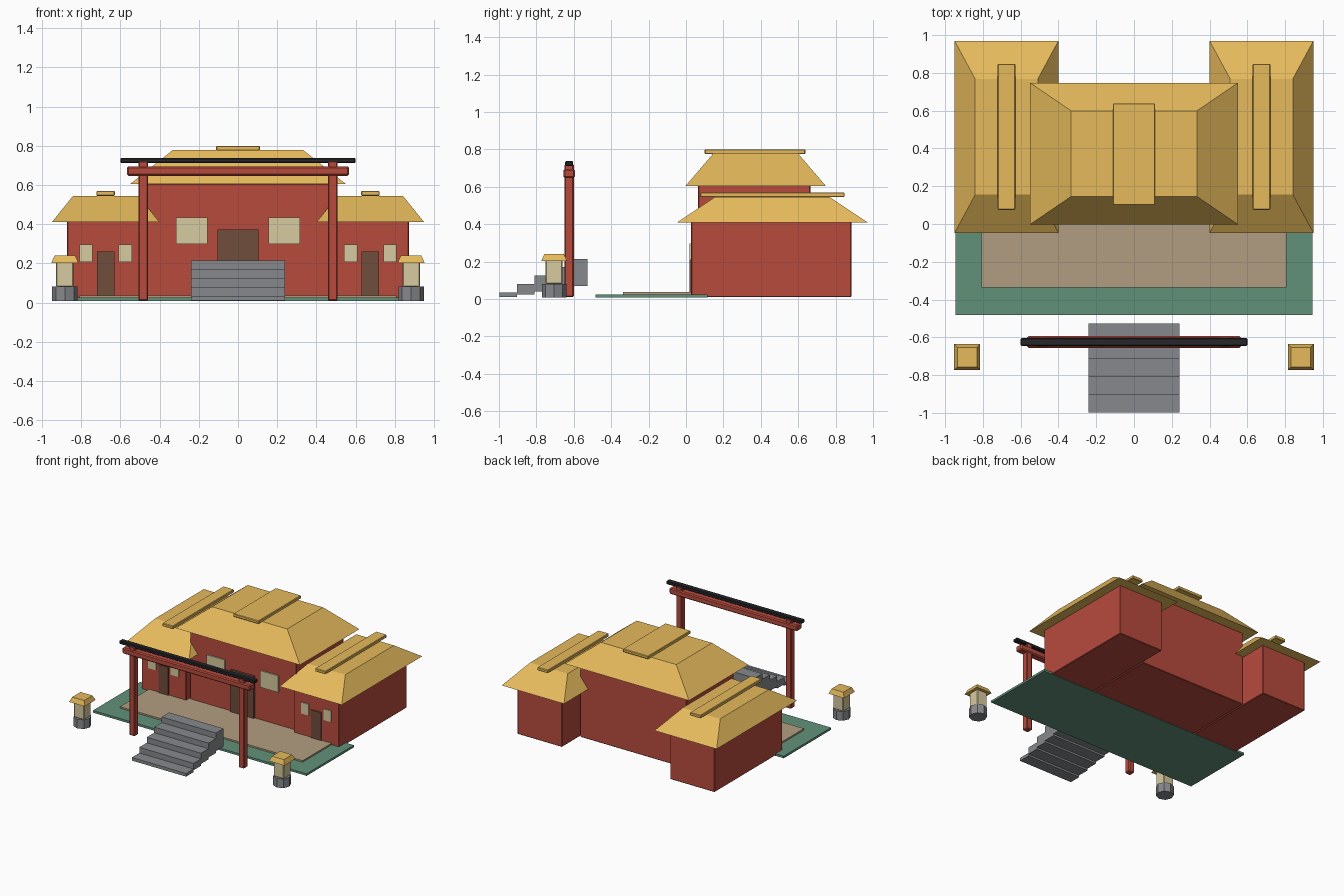
import bpy
import bmesh

if "Cube" in bpy.data.objects:
    bpy.data.objects.remove(bpy.data.objects["Cube"])


def material(name, r, g, b):
    m = bpy.data.materials.new(name)
    m.diffuse_color = (r, g, b, 1)
    m.use_nodes = True
    m.node_tree.nodes["Principled BSDF"].inputs["Base Color"].default_value = m.diffuse_color
    return m


RED = material("red_wall", 0.48, 0.07, 0.047)
GOLD = material("gold_roof", 0.79, 0.49, 0.107)
GREEN = material("grass", 0.12, 0.285, 0.195)
SAND = material("sand", 0.45, 0.34, 0.22)
DARK = material("dark_beam", 0.02, 0.02, 0.024)
CREAM = material("cream", 0.69, 0.60, 0.35)
WOOD = material("door_wood", 0.16, 0.075, 0.045)
STONE = material("stone", 0.24, 0.25, 0.265)


def finish(name, bm, mat, bevel=0):
    bmesh.ops.recalc_face_normals(bm, faces=bm.faces[:])
    mesh = bpy.data.meshes.new(name)
    bm.to_mesh(mesh)
    bm.free()
    mesh.materials.append(mat)
    ob = bpy.data.objects.new(name, mesh)
    bpy.context.collection.objects.link(ob)
    if bevel:
        mod = ob.modifiers.new("edge_bevel", "BEVEL")
        mod.width = bevel
        mod.segments = 1
    return ob


def box(name, x, y, z, mat, bevel=0, taper=1):
    """Box between (min, max) pairs; taper shrinks the top about its centre."""
    bm = bmesh.new()
    bmesh.ops.create_cube(bm, size=1)
    for v in bm.verts:
        s = taper if v.co.z > 0 else 1
        v.co.x = (x[0] + x[1]) / 2 + v.co.x * s * (x[1] - x[0])
        v.co.y = (y[0] + y[1]) / 2 + v.co.y * s * (y[1] - y[0])
        v.co.z = (z[0] + z[1]) / 2 + v.co.z * (z[1] - z[0])
    return finish(name, bm, mat, bevel)


def around(c, half):
    return (c - half, c + half)


# Courtyard
box("grass_base", (-0.945, 0.945), (-0.483, 0.115), (0.008, 0.025), GREEN)
box("courtyard_floor", (-0.808, 0.808), (-0.337, 0.10), (0.024, 0.037), SAND)

# Main hall
box("main_hall_wall", (-0.47, 0.47), (0.065, 0.665), (0.01, 0.607), RED, 0.004)
box("main_hall_roof", (-0.55, 0.55), (-0.002, 0.747), (0.605, 0.778), GOLD, taper=0.605)
box("main_hall_ridge", around(0, 0.112), (0.10, 0.638), (0.775, 0.80), GOLD, 0.004)
box("main_door", around(0, 0.104), (0.05, 0.075), (0.03, 0.372), WOOD)

for side, label in ((-1, "left"), (1, "right")):
    # Main hall windows
    box(f"main_window_{label}", around(side * 0.236, 0.08), (0.055, 0.075), (0.30, 0.433), CREAM)

    # Side wing
    c = side * 0.675
    box(f"wing_wall_{label}", around(c, 0.197), (0.028, 0.884), (0.01, 0.415), RED, 0.004)
    box(f"wing_roof_{label}", around(c, 0.275), (-0.047, 0.97), (0.41, 0.545), GOLD, taper=0.603)
    box(f"wing_ridge_{label}", around(c, 0.047), (0.075, 0.848), (0.545, 0.57), GOLD, 0.004)
    box(f"wing_door_{label}", around(c, 0.044), (0.020, 0.035), (0.03, 0.26), WOOD)
    for dx, place in ((-0.1, "a"), (0.1, "b")):
        box(f"wing_window_{label}_{place}", around(c + dx, 0.034), (0.020, 0.035), (0.208, 0.297), CREAM)

    # Gate post
    box(f"gate_post_{label}", around(side * 0.483, 0.025), around(-0.625, 0.025), (0.01, 0.722), RED, 0.006)

    # Stone lantern
    lx, ly = side * 0.883, -0.705
    bm = bmesh.new()
    bmesh.ops.create_cone(bm, cap_ends=True, segments=8, radius1=0.065, radius2=0.065, depth=0.073)
    bmesh.ops.translate(bm, verts=bm.verts[:], vec=(lx, ly, 0.0445))
    finish(f"lantern_base_{label}", bm, STONE)
    box(f"lantern_body_{label}", around(lx, 0.045), around(ly, 0.045), (0.08, 0.207), CREAM, 0.005)
    box(f"lantern_roof_{label}", around(lx, 0.069), around(ly, 0.069), (0.203, 0.24), GOLD, taper=0.76)

# Gate beams
box("gate_crossbeam", (-0.566, 0.566), around(-0.625, 0.031), (0.647, 0.695), RED, 0.008)
box("gate_top_beam", (-0.60, 0.60), around(-0.625, 0.021), (0.712, 0.738), DARK, 0.005)

# Stairs: five blocks growing taller toward the hall
for i in range(5):
    y = -0.998 + i * 0.0942
    box(f"stair_{i + 1}", (-0.24, 0.24), (y, y + 0.0942), (0.01 + 0.015 * i, 0.035 + 0.045 * i), STONE)
